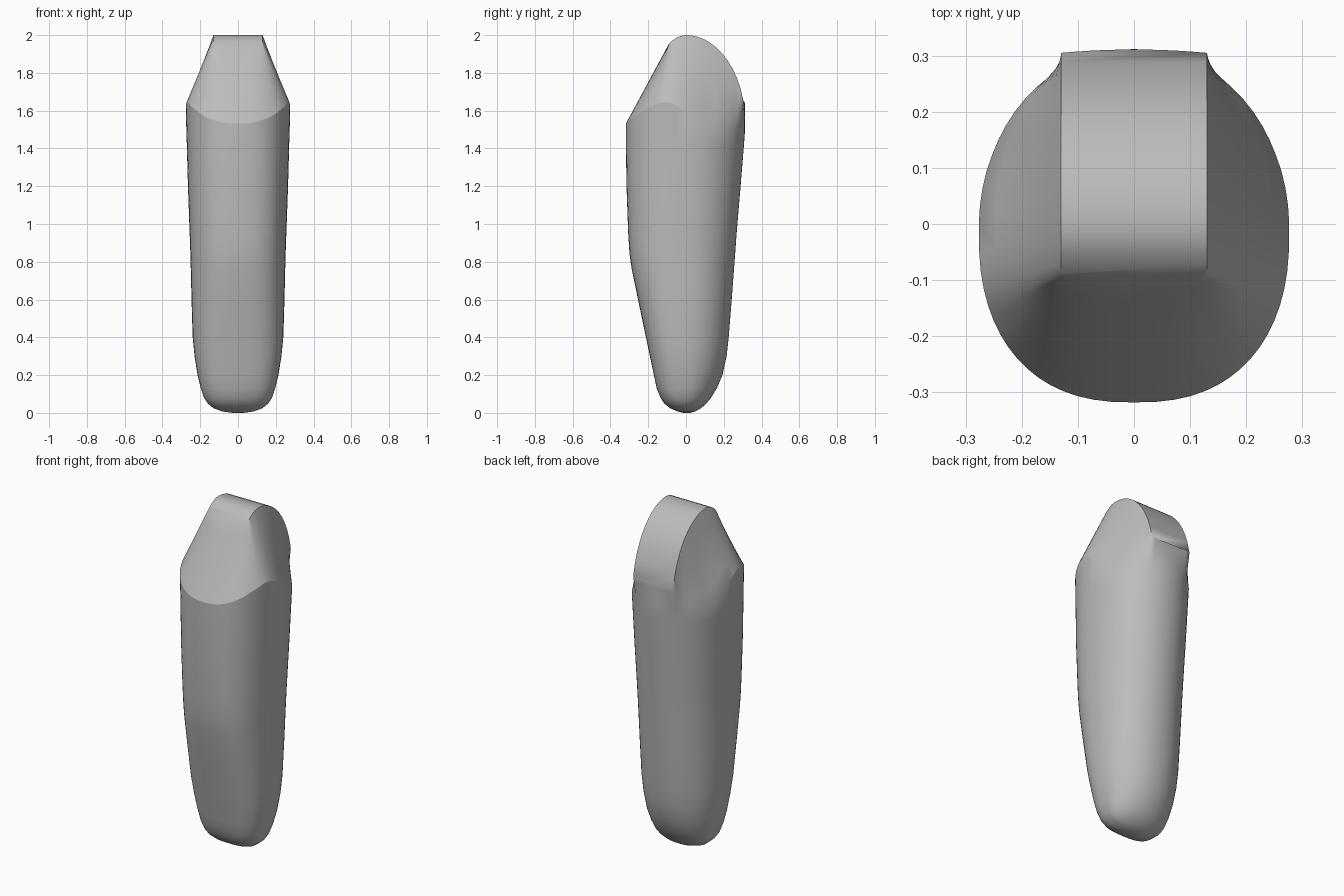
import bpy, bmesh
from math import sin, cos, radians, sqrt

cube = bpy.data.objects.get("Cube")
if cube:
    bpy.data.objects.remove(cube, do_unlink=True)

HALF = 32            # steps from the front centre line to the back centre line
FRONT, BACK = 12, 27  # columns where the crown corners sit
RISE = 5             # rows between the shoulder and the crown
CROWN_X, CROWN_Y0, CROWN_Y1 = 0.13, -0.09, 0.305

# Body sections: height, half width, front y, back y
SECTIONS = [
    (0.0, 0.03, -0.012, 0.02), (0.008, 0.085, -0.045, 0.05),
    (0.025, 0.13, -0.085, 0.08), (0.05, 0.16, -0.115, 0.108),
    (0.08, 0.18, -0.135, 0.133), (0.13, 0.197, -0.155, 0.163),
    (0.2, 0.214, -0.17, 0.193), (0.3, 0.23, -0.191, 0.215),
    (0.4, 0.24, -0.212, 0.226), (0.6, 0.246, -0.254, 0.242),
    (0.76, 0.25, -0.287, 0.254), (0.84, 0.252, -0.299, 0.26),
    (0.95, 0.256, -0.306, 0.268), (1.2, 0.265, -0.315, 0.289),
    (1.42, 0.271, -0.318, 0.307), (1.53, 0.275, -0.318, 0.315),
    (1.66, 0.278, -0.318, 0.318),
]


def lerp(a, b, t):
    return a + (b - a) * t


def ramp(x, points):
    """Piecewise linear lookup; rows may hold several values."""
    for p, q in zip(points, points[1:]):
        if x <= q[0]:
            t = (x - p[0]) / (q[0] - p[0])
            return [lerp(a, b, t) for a, b in zip(p[1:], q[1:])]
    return list(points[-1][1:])


def body_point(i, z):
    """Point on the rounded body at column i and height z."""
    a = radians(-90 + 180 * i / HALF)
    hw, front, back = ramp(z, SECTIONS)
    n = lerp(2.9, 2.45, min(z / 1.5, 1)) if a < 0 else 2.05
    x = hw * max(cos(a), 0) ** (2 / n)
    y = (front if a < 0 else back) * abs(sin(a)) ** (2 / n)
    return (0 if i in (0, HALF) else x, y, z)


def shoulder_point(i):
    """Rim where the body meets the sloped faces."""
    y = body_point(i, 1.55)[1]
    z = ramp(y, [(-0.32, 1.53), (-0.3, 1.548), (-0.22, 1.605), (-0.14, 1.643),
                 (-0.09, 1.645), (-0.03, 1.618), (0, 1.6), (0.06, 1.54),
                 (0.13, 1.485), (0.33, 1.485)])[0]
    return body_point(i, z)


def crown_z(y):
    if y < 0:
        return 2 - 0.045 * (y / CROWN_Y0) ** 2
    return 1.53 + 0.47 * sqrt(1 - (y / 0.315) ** 2)


def crown_point(i):
    """Outline of the narrow, arched top strip."""
    rim = shoulder_point(i)
    if i <= FRONT:
        return (CROWN_X * rim[0] / shoulder_point(FRONT)[0], CROWN_Y0, crown_z(CROWN_Y0))
    if i >= BACK:
        x = CROWN_X * rim[0] / shoulder_point(BACK)[0]
        return (x, CROWN_Y1 + 0.006 * (1 - (x / CROWN_X) ** 2), crown_z(CROWN_Y1))
    y0, y1 = shoulder_point(FRONT)[1], shoulder_point(BACK)[1]
    if rim[1] < 0:
        y = CROWN_Y0 * rim[1] / y0
    else:
        y = CROWN_Y1 * rim[1] / y1
    return (CROWN_X, y, crown_z(y))


# Rows of half outlines, bottom to top
rows = [[body_point(i, s[0]) for i in range(HALF + 1)] for s in SECTIONS[:-2]]
rim = [shoulder_point(i) for i in range(HALF + 1)]
crown = [crown_point(i) for i in range(HALF + 1)]
rim_row = len(rows)
for k in range(RISE + 1):
    rows.append([tuple(lerp(a, b, k / RISE) for a, b in zip(p, q))
                 for p, q in zip(rim, crown)])

# Skin the rows all the way round
bm = bmesh.new()
TURN = 2 * HALF
rings = []
for row in rows:
    full = row + [(-x, y, z) for x, y, z in reversed(row[1:-1])]
    rings.append([bm.verts.new(p) for p in full])
for low, high in zip(rings, rings[1:]):
    for i in range(TURN):
        j = (i + 1) % TURN
        bm.faces.new((low[i], low[j], high[j], high[i]))
bm.faces.new(list(reversed(rings[0])))

# Arched strip across the crown
top = rings[-1]
for i in range(FRONT, BACK):
    left, right = [top[i], top[i + 1]], [top[TURN - i - 1], top[TURN - i]]
    far = [top[k] for k in range(BACK + 1, TURN - BACK)] if i == BACK - 1 else []
    near = []
    if i == FRONT:
        near = [top[k % TURN] for k in range(TURN - FRONT + 1, TURN + FRONT)]
    bm.faces.new(left + far + right + near)

# Smooth surface with crisp shoulder and crown edges
bm.normal_update()
for f in bm.faces:
    f.smooth = True


def crease(ring, first, last):
    for i in range(first, last):
        for a, b in ((i, i + 1), (-i, -i - 1)):
            edge = bm.edges.get((ring[a % TURN], ring[b % TURN]))
            if edge:
                edge.smooth = False


crease(rings[rim_row], 0, HALF // 2)
crease(top, FRONT, BACK)

mesh = bpy.data.meshes.new("handle_body")
bm.to_mesh(mesh)
bm.free()
body = bpy.data.objects.new("handle_body", mesh)
bpy.context.collection.objects.link(body)

grey = bpy.data.materials.new("plain_grey")
grey.use_nodes = True
colour = (0.5, 0.5, 0.5, 1)
grey.diffuse_color = colour
grey.node_tree.nodes["Principled BSDF"].inputs["Base Color"].default_value = colour
mesh.materials.append(grey)
